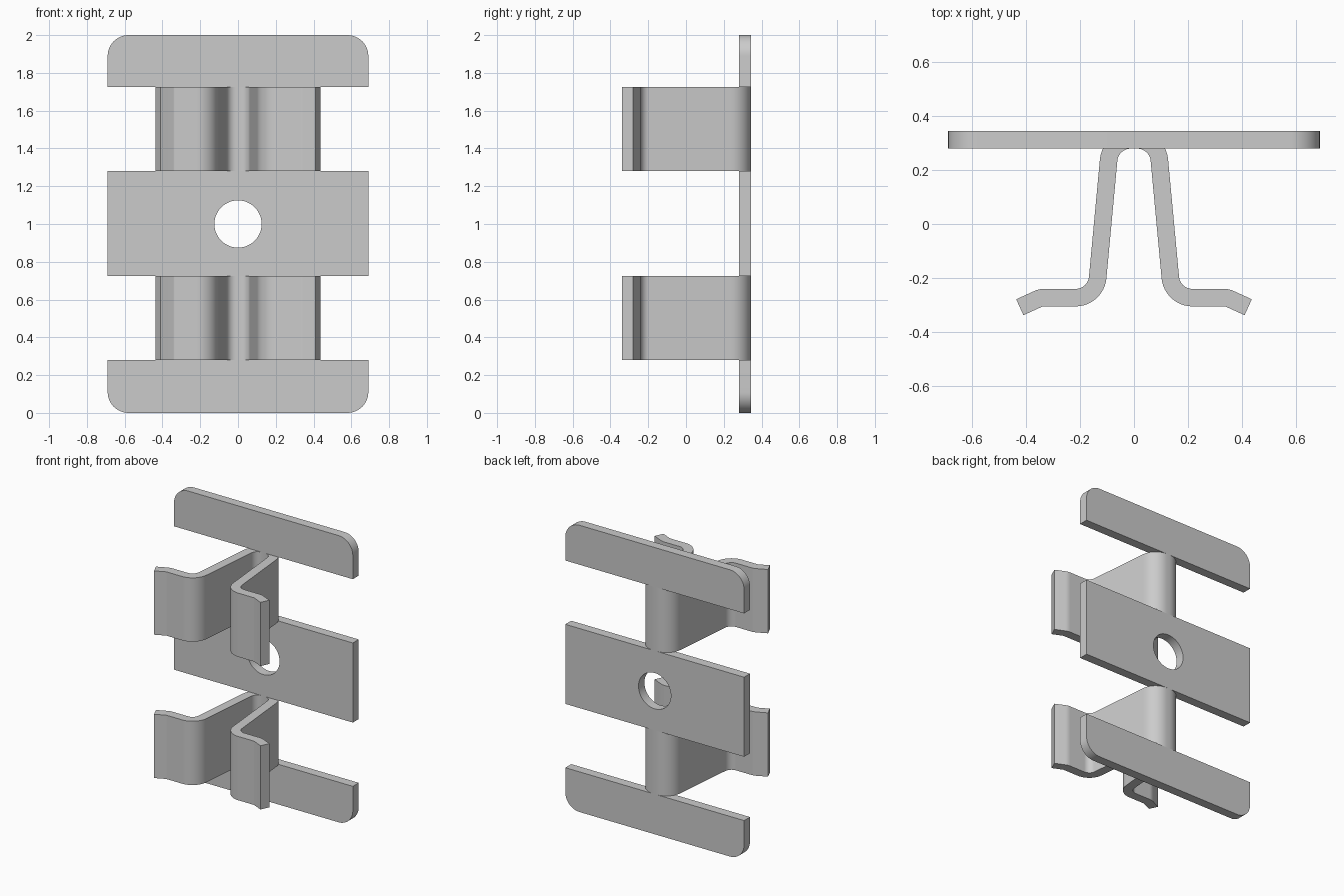
import bpy, bmesh
from math import sin, cos, radians, degrees, atan2, acos, hypot, pi

if "Cube" in bpy.data.objects:
    bpy.data.objects.remove(bpy.data.objects["Cube"])

T = 0.065          # sheet thickness
BACK = 0.345       # rear face of the sheet
W = 0.69           # plate half width


def extrude_faces(name, polys, direction):
    """Flat faces given as 3D points, welded and extruded into a solid."""
    bm = bmesh.new()
    for poly in polys:
        bm.faces.new([bm.verts.new(p) for p in poly])
    bmesh.ops.remove_doubles(bm, verts=bm.verts, dist=1e-5)
    ext = bmesh.ops.extrude_face_region(bm, geom=bm.faces[:], use_keep_orig=True)
    moved = [g for g in ext["geom"] if isinstance(g, bmesh.types.BMVert)]
    bmesh.ops.translate(bm, verts=moved, vec=direction)
    bmesh.ops.recalc_face_normals(bm, faces=bm.faces[:])
    mesh = bpy.data.meshes.new(name)
    bm.to_mesh(mesh)
    bm.free()
    ob = bpy.data.objects.new(name, mesh)
    bpy.context.collection.objects.link(ob)
    bpy.ops.object.select_all(action='DESELECT')
    ob.select_set(True)
    bpy.context.view_layer.objects.active = ob
    bpy.ops.object.shade_smooth_by_angle(angle=radians(30))
    return ob


def arc(cx, cy, r, a0, a1, n, side=1):
    """Arc samples as (point, sheet normal)."""
    out = []
    for i in range(n + 1):
        a = radians(a0 + (a1 - a0) * i / n)
        c, s = cos(a), sin(a)
        out.append((cx + r * c, cy + r * s, side * c, side * s))
    return out


# End plates: straight inner edge, rounded outer corners
def end_plate(name, z_in, z_out):
    r = 0.11
    d = 1 if z_out > z_in else -1
    right = [(W, z_in)] + [(p[0], z_out + d * (p[1] - r))
                           for p in arc(W - r, 0, r, 0, 90, 12)]
    outline = right + [(-x, z) for x, z in reversed(right)]
    if d < 0:
        outline = right[:1] + [(p[0], z_out + r - p[1])
                               for p in arc(W - r, 0, r, 0, 90, 12)]
        outline += [(-x, z) for x, z in reversed(outline)]
    extrude_faces(name, [[(x, BACK - T, z) for x, z in outline]], (0, T, 0))


end_plate("top_plate", 1.725, 2.0)
end_plate("bottom_plate", 0.28, 0.0)

# Middle plate: ring of quads between the round hole and the rectangle
N, R, Z0, Z1 = 48, 0.125, 0.725, 1.28
pairs = []
for i in range(N + 1):
    a = 2 * pi * i / N
    c, s = cos(a), sin(a)
    m = max(abs(c), abs(s))
    pairs.append(((R * c, BACK - T, 1 + R * s),
                  (W * c / m, BACK - T, (Z0 + Z1) / 2 + (Z1 - Z0) / 2 * s / m)))
extrude_faces("middle_plate", [[a[0], a[1], b[1], b[0]]
                               for a, b in zip(pairs, pairs[1:])], (0, T, 0))

# Clip centreline: crown bend, leg, foot bend, flat foot, drooping tip
r = 0.0825
crown, foot = (0.012, BACK - T / 2 - r), (0.217, -0.191)
dx, dy = foot[0] - crown[0], foot[1] - crown[1]
lean = degrees(atan2(dy, dx) + acos(2 * r / hypot(dx, dy)))
foot_y = foot[1] - r
half = arc(*crown, r, 90, lean, 12)
half += arc(*foot, r, 180 + lean, 270, 12, -1)
half += arc(0.335, foot_y - 0.05, 0.05, 90, 65.5, 4)
x, y, nx, ny = half[-1]
half.append((x + 0.075 * ny, y - 0.075 * nx, nx, ny))
path = [(-x, y, -nx, ny) for x, y, nx, ny in reversed(half)] + half


def clip(name, z0, z1):
    h = T / 2
    sec = [((x - h * nx, y - h * ny, z0), (x + h * nx, y + h * ny, z0))
           for x, y, nx, ny in path]
    extrude_faces(name, [[a[0], a[1], b[1], b[0]]
                         for a, b in zip(sec, sec[1:])], (0, 0, z1 - z0))


clip("lower_clip", 0.28, 0.725)
clip("upper_clip", 1.28, 1.725)
